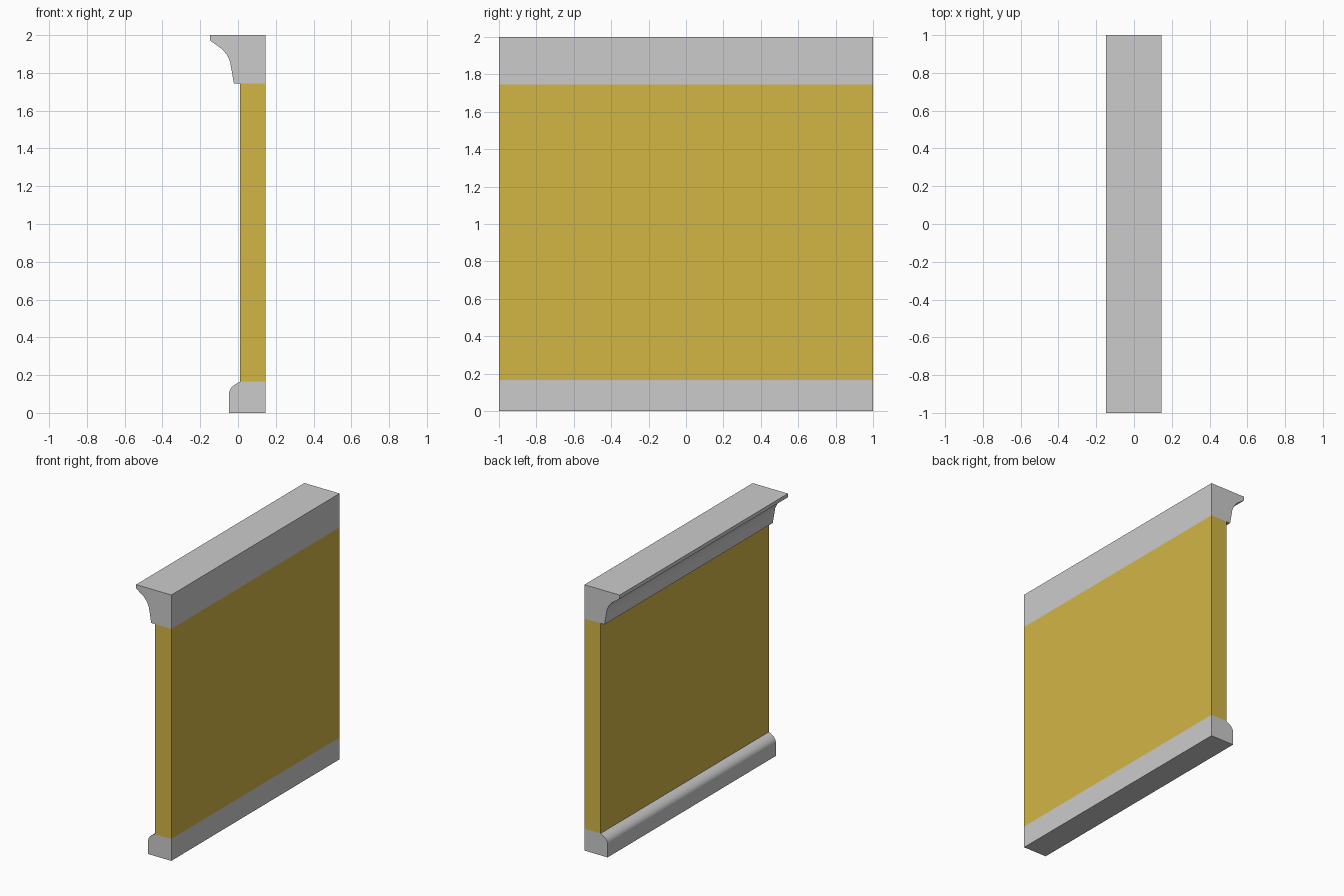
import bpy, bmesh, math

if "Cube" in bpy.data.objects:
    bpy.data.objects.remove(bpy.data.objects["Cube"])

HALF_LENGTH = 1.0
BACK, FACE = 0.145, 0.01          # wall thickness limits in x
BASE_TOP, CORNICE_BOTTOM = 0.165, 1.745


def extrude_profile(name, profile, hidden=(), material=None):
    """Run an x/z profile along y, leaving out the hidden joint edges."""
    bm = bmesh.new()
    front = [bm.verts.new((x, -HALF_LENGTH, z)) for x, z in profile]
    rear = [bm.verts.new((x, HALF_LENGTH, z)) for x, z in profile]
    n = len(profile)
    for i in range(n):
        if i not in hidden:
            j = (i + 1) % n
            bm.faces.new((front[i], rear[i], rear[j], front[j]))
    bm.faces.new(front)
    bm.faces.new(rear[::-1])
    bm.normal_update()
    mesh = bpy.data.meshes.new(name)
    bm.to_mesh(mesh)
    bm.free()
    obj = bpy.data.objects.new(name, mesh)
    bpy.context.collection.objects.link(obj)
    if material:
        mesh.materials.append(material)
    bpy.ops.object.select_all(action='DESELECT')
    obj.select_set(True)
    bpy.context.view_layer.objects.active = obj
    bpy.ops.object.shade_smooth_by_angle(angle=math.radians(32))
    return obj


yellow = bpy.data.materials.new("yellow_paint")
yellow.diffuse_color = (0.65, 0.46, 0.06, 1)
yellow.use_nodes = True
yellow.node_tree.nodes["Principled BSDF"].inputs["Base Color"].default_value = yellow.diffuse_color

# Baseboard with rounded top edge
extrude_profile("baseboard", [
    (-0.048, 0), (BACK, 0), (BACK, BASE_TOP), (FACE, BASE_TOP),
    (-0.013, 0.152), (-0.033, 0.137), (-0.044, 0.119), (-0.048, 0.105)],
    hidden={2})

# Wall panel between the mouldings
extrude_profile("wall_panel", [
    (FACE, BASE_TOP), (BACK, BASE_TOP),
    (BACK, CORNICE_BOTTOM), (FACE, CORNICE_BOTTOM)],
    hidden={0, 2}, material=yellow)

# Cornice with concave cove
extrude_profile("cornice", [
    (FACE, CORNICE_BOTTOM), (BACK, CORNICE_BOTTOM), (BACK, 2), (-0.148, 2),
    (-0.148, 1.972), (-0.082, 1.924), (-0.058, 1.895), (-0.042, 1.86),
    (-0.035, 1.82), (-0.022, CORNICE_BOTTOM)],
    hidden={0})
